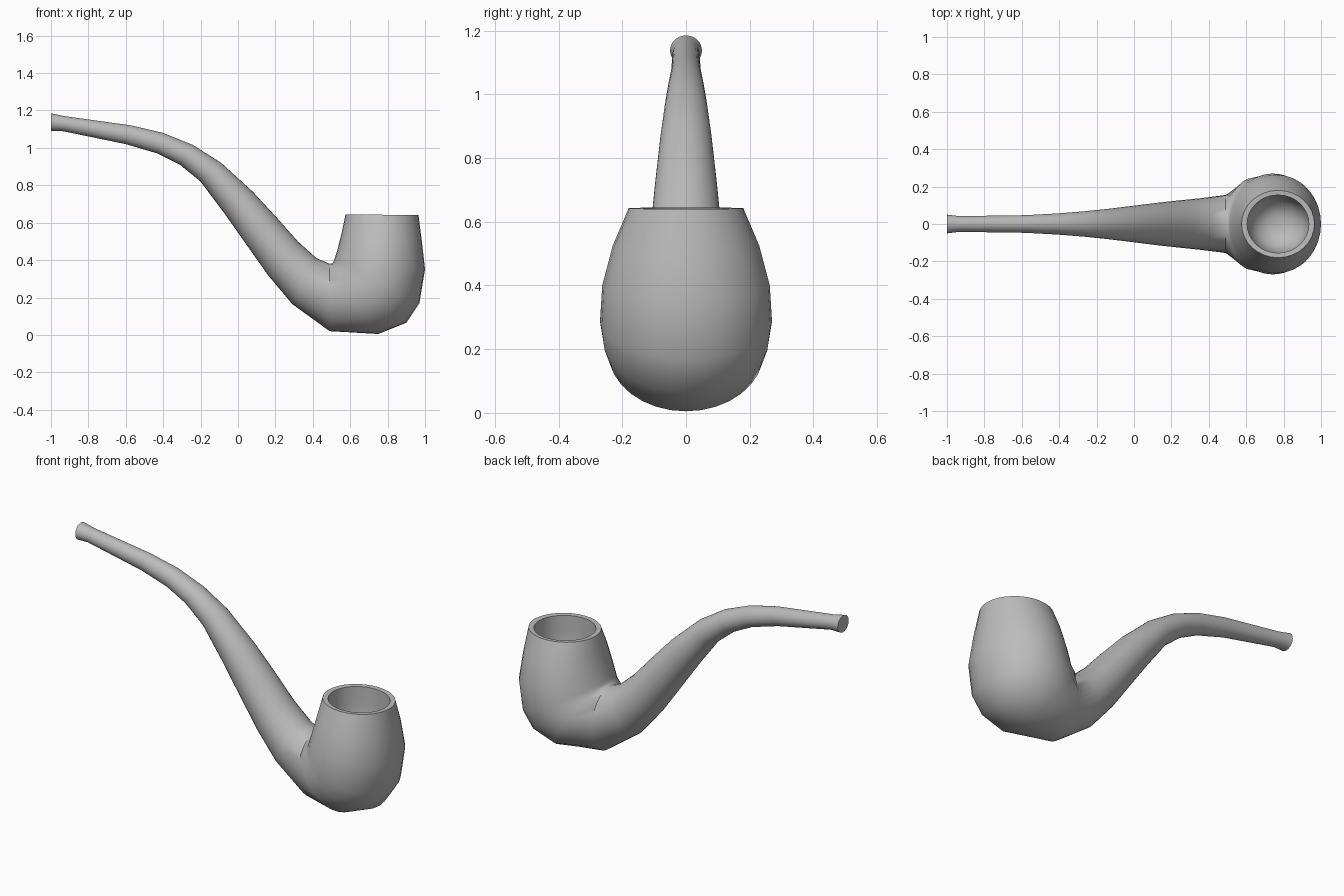
import bpy, bmesh
from math import sin, cos, tau
from mathutils import Vector

cube = bpy.data.objects.get("Cube")
if cube:
    bpy.data.objects.remove(cube, do_unlink=True)

SIDES = 32

# Each section: upper x, z, lower x, z, half width
STEM = [
    (-1.0, 1.185, -1.0, 1.09, .05), (-.93, 1.17, -.94, 1.09, .042),
    (-.57, 1.12, -.6, 1.02, .047), (-.4, 1.08, -.43, .97, .056),
    (-.24, 1.015, -.31, .91, .067), (-.09, .92, -.2, .82, .08),
    (.08, .765, -.08, .66, .098), (.2, .635, .04, .49, .113),
    (.32, .5, .16, .32, .126), (.42, .41, .29, .165, .138),
]
# Sections fan around the crook and rise to the rim
BOWL = [
    (.49, .38, .49, .02, .155), (.505, .383, .75, .005, .245),
    (.51, .39, .9, .065, .26), (.515, .405, .97, .17, .27),
    (.53, .45, 1.0, .35, .263), (.555, .55, .983, .5, .23),
    (.575, .645, .965, .64, .18),
]
# Rim lip and chamber, going down
CHAMBER = [
    (.605, .643, .935, .638, .155), (.605, .55, .935, .54, .155),
    (.61, .43, .93, .42, .15), (.65, .34, .89, .33, .115),
    (.72, .3, .82, .3, .05),
]


def ring(bm, section):
    ux, uz, lx, lz, width = section
    upper, lower = Vector((ux, 0, uz)), Vector((lx, 0, lz))
    centre, arm = (upper + lower) / 2, (upper - lower) / 2
    return [bm.verts.new(centre + arm * cos(tau * i / SIDES)
                         + Vector((0, width * sin(tau * i / SIDES), 0)))
            for i in range(SIDES)]


def loft(name, sections, material):
    bm = bmesh.new()
    rings = [ring(bm, s) for s in sections]
    for a, b in zip(rings, rings[1:]):
        for i in range(SIDES):
            j = (i + 1) % SIDES
            bm.faces.new((a[i], a[j], b[j], b[i]))
    bm.faces.new(rings[0])
    bm.faces.new(rings[-1])
    bmesh.ops.recalc_face_normals(bm, faces=bm.faces)
    mesh = bpy.data.meshes.new(name)
    bm.to_mesh(mesh)
    bm.free()
    mesh.materials.append(material)
    obj = bpy.data.objects.new(name, mesh)
    bpy.context.collection.objects.link(obj)
    bpy.context.view_layer.objects.active = obj
    obj.select_set(True)
    bpy.ops.object.shade_smooth_by_angle(angle=.9)
    return obj


# Plain grey finish
grey = bpy.data.materials.new("plain_grey")
grey.use_nodes = True
colour = (.5, .5, .5, 1)
grey.diffuse_color = colour
grey.node_tree.nodes["Principled BSDF"].inputs["Base Color"].default_value = colour

# One continuous skin from mouthpiece to hollow bowl
loft("smoking_pipe", STEM + BOWL + CHAMBER, grey)
